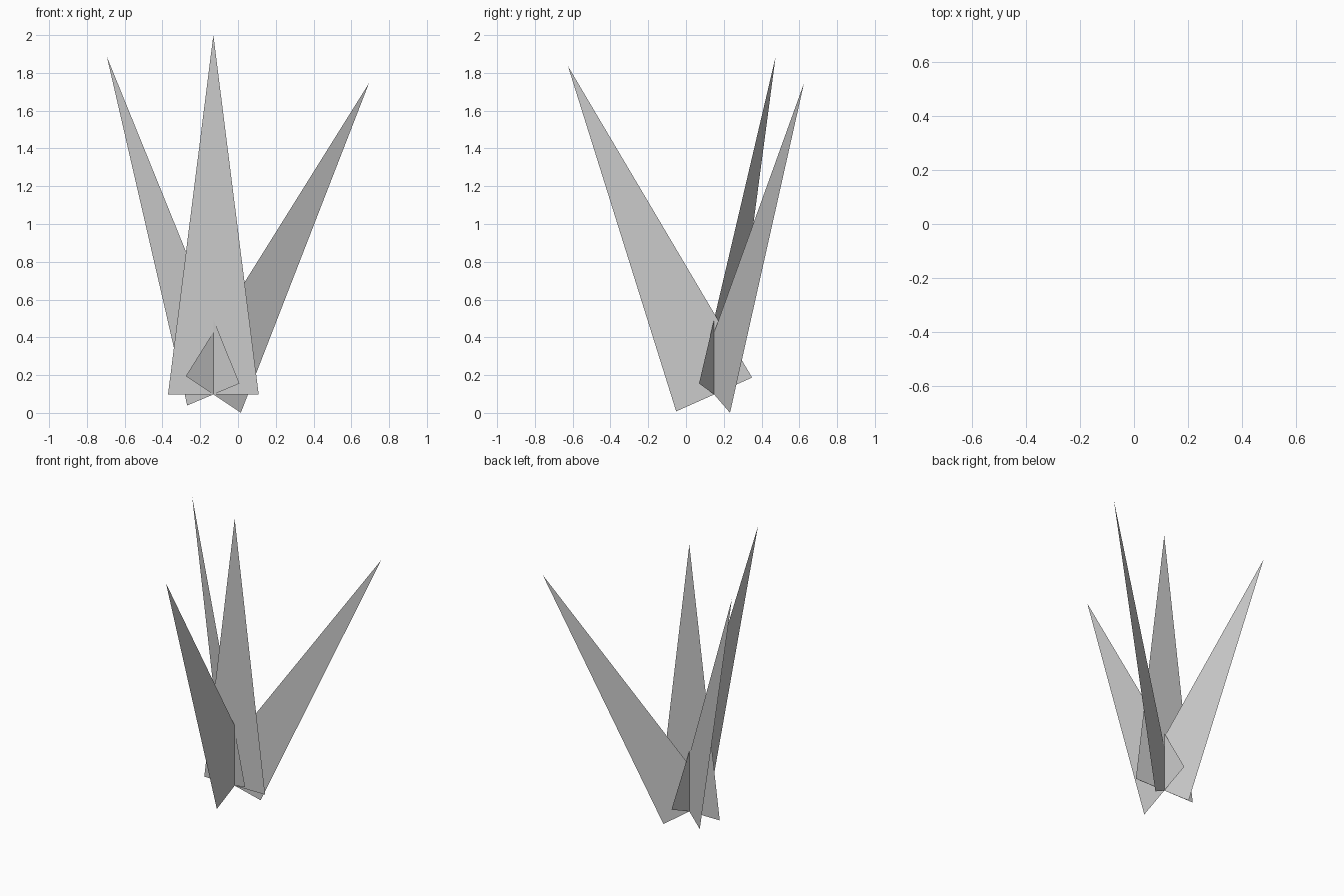
import bpy
from math import sin, cos, radians
from mathutils import Vector

if "Cube" in bpy.data.objects:
    bpy.data.objects.remove(bpy.data.objects["Cube"])

ROOT = Vector((-0.1305, 0.149, 0.0975))   # shared point where the blades meet
LENGTH = 1.9025


def blade(name, heading, lean, half_width):
    """Flat triangle in a vertical plane, leaning towards a compass heading."""
    h, a = radians(heading), radians(lean)
    out = Vector((cos(h), sin(h), 0))
    up = Vector((0, 0, 1))
    along = out * sin(a) + up * cos(a)
    across = out * cos(a) - up * sin(a)
    points = [ROOT - across * half_width, ROOT + across * half_width, ROOT + along * LENGTH]
    mesh = bpy.data.meshes.new(name)
    mesh.from_pydata(points, [], [(0, 1, 2)])
    obj = bpy.data.objects.new(name, mesh)
    bpy.context.collection.objects.link(obj)


# Tuft of four grass blades: heading, lean (degrees), half width at the base
blade("upright_blade", 0, 0, 0.24)
blade("front_blade", 270, 24, 0.22)
blade("right_blade", 30, 30, 0.194)
blade("left_blade", 150, 20, 0.17)
